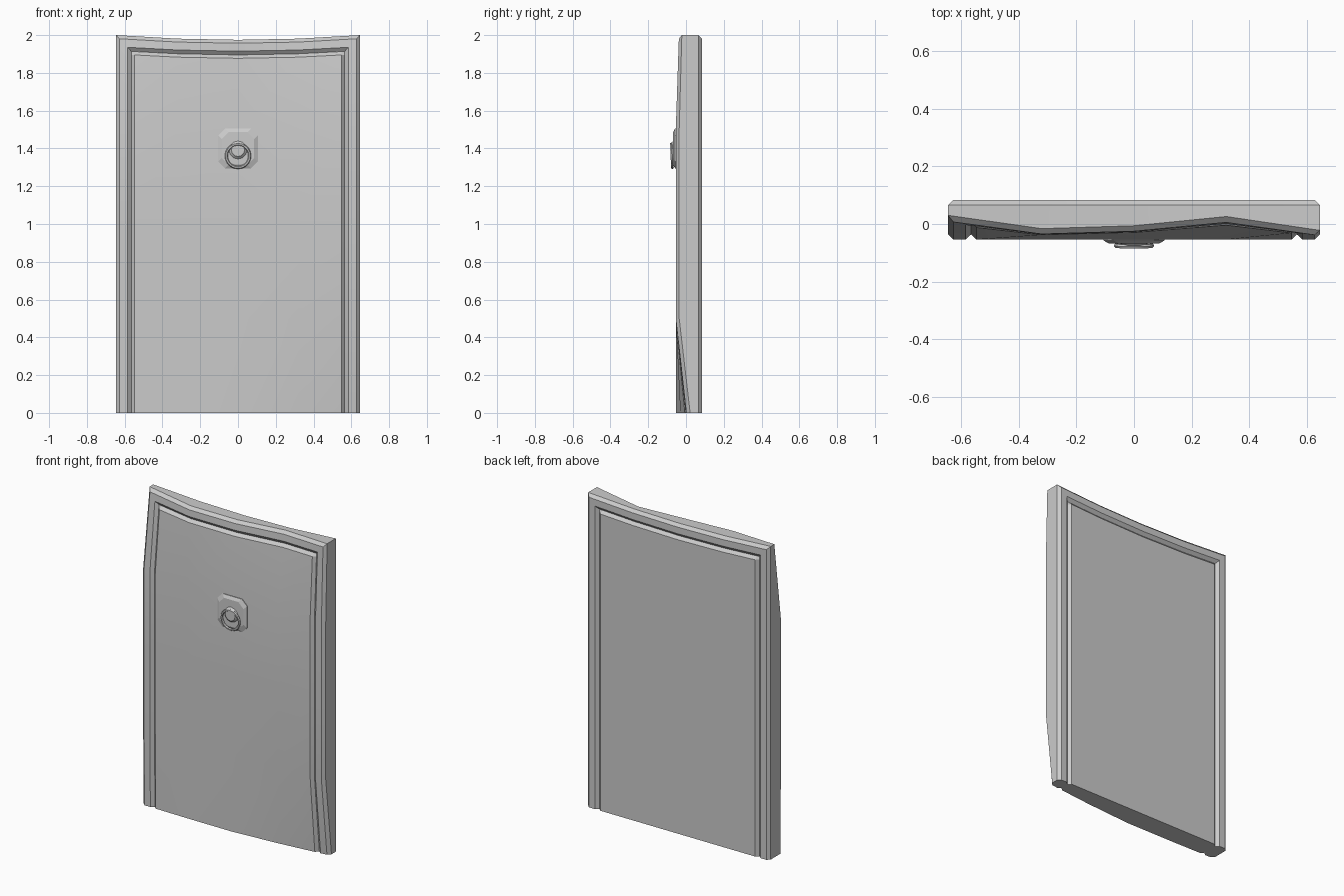
import bpy, bmesh, math
from mathutils import Matrix

if "Cube" in bpy.data.objects:
    bpy.data.objects.remove(bpy.data.objects["Cube"])

BACK = 0.084
BEV = 0.018
XS = [-0.645, -0.32, 0, 0.32, 0.645]
ZS = [0, 0.5, 1.0, 1.5, 2.0]
# uneven hand-hewn front: y of the front face on a coarse grid
MID = [-0.054] * 5
FRONT = [[-0.048, -0.053, -0.054, -0.03, 0.004], MID, MID, MID,
         [0.012, -0.034, -0.024, 0.008, -0.04]]


def front(x, z):
    def cell(v, a):
        v = min(max(v, a[0]), a[-1])
        i = next(k for k in range(len(a) - 1) if v <= a[k + 1])
        return i, (v - a[i]) / (a[i + 1] - a[i])
    i, u = cell(x, XS)
    j, w = cell(z, ZS)
    lo = FRONT[j][i] * (1 - u) + FRONT[j][i + 1] * u
    hi = FRONT[j + 1][i] * (1 - u) + FRONT[j + 1][i + 1] * u
    return lo * (1 - w) + hi * w


def sag(x, z):
    # the top edge dips in the middle
    return z - 0.025 * (1 - (x / 0.645) ** 2) if z > 1.6 else z


def finish(bm, name, angle=25):
    bmesh.ops.recalc_face_normals(bm, faces=bm.faces)
    me = bpy.data.meshes.new(name)
    bm.to_mesh(me)
    bm.free()
    ob = bpy.data.objects.new(name, me)
    bpy.context.collection.objects.link(ob)
    bpy.context.view_layer.objects.active = ob
    ob.select_set(True)
    bpy.ops.object.shade_smooth_by_angle(angle=math.radians(angle))
    ob.select_set(False)
    return ob


# central panel: front and back grids with bevelled rims
bm = bmesh.new()
px = [-0.565, -0.547, -0.32, 0, 0.32, 0.547, 0.565]
pz = [0, 0.5, 1.0, 1.5, 1.902, 1.92]
nx, nz = len(px), len(pz)
grids = []
for is_back in (False, True):
    g = []
    for j, z in enumerate(pz):
        row = []
        for i, x in enumerate(px):
            rim = BEV if i in (0, nx - 1) or j == nz - 1 else 0
            y = BACK - rim if is_back else front(x, z) + rim
            row.append(bm.verts.new((x, y, sag(x, z))))
        g.append(row)
    for j in range(nz - 1):
        for i in range(nx - 1):
            bm.faces.new((g[j][i], g[j][i + 1], g[j + 1][i + 1], g[j + 1][i]))
    grids.append(g)
rims = []
for g in grids:
    rims.append(g[0] + [r[-1] for r in g[1:]] + g[-1][-2::-1] + [r[0] for r in g[-2:0:-1]])
f, b = rims
for k in range(len(f)):
    n = (k + 1) % len(f)
    bm.faces.new((f[k], f[n], b[n], b[k]))
finish(bm, "door_panel")

# surrounding frame: bevelled section carried up one post, over the top and down
section = [(0, 0, BEV), (0.02, 0, 0), (0.062, 0, 0), (0.08, 0, BEV),
           (0.08, 1, BEV), (0.062, 1, 0), (0.02, 1, 0), (0, 1, BEV)]
stations = [("L", z) for z in ZS[:4]] + [("LT", 0)] + [("T", x) for x in XS[1:4]]
stations += [("RT", 0)] + [("R", z) for z in ZS[3::-1]]
bm = bmesh.new()
loops = []
for side, v in stations:
    ring = []
    for d, is_back, rim in section:
        x = v if side == "T" else (0.565 + d) * (-1 if "L" in side else 1)
        z = 1.92 + d if "T" in side else v
        y = BACK - rim if is_back else front(x, z) + rim
        ring.append(bm.verts.new((x, y, sag(x, z))))
    loops.append(ring)
for a, c in zip(loops, loops[1:]):
    for k in range(8):
        n = (k + 1) % 8
        bm.faces.new((a[k], a[n], c[n], c[k]))
bm.faces.new(loops[0])
bm.faces.new(loops[-1])
finish(bm, "door_frame")

# eight-sided handle plate with a chamfered front
bm = bmesh.new()
rings = []
for y, r in ((-0.045, 0.105), (-0.058, 0.105), (-0.068, 0.086)):
    c = r - 0.036
    pts = [(r, c), (c, r), (-c, r), (-r, c), (-r, -c), (-c, -r), (c, -r), (r, -c)]
    rings.append([bm.verts.new((p, y, 1.4 + q)) for p, q in pts])
for a, c in zip(rings, rings[1:]):
    for k in range(8):
        n = (k + 1) % 8
        bm.faces.new((a[k], a[n], c[n], c[k]))
bm.faces.new(rings[0])
bm.faces.new(rings[-1])
finish(bm, "handle_plate", 15)

# shallow boss that holds the ring
bm = bmesh.new()
bmesh.ops.create_cone(bm, cap_ends=True, segments=12, radius1=0.05, radius2=0.035, depth=0.014,
                      matrix=Matrix.Translation((0, -0.073, 1.392)) @ Matrix.Rotation(math.pi / 2, 4, 'X'))
finish(bm, "handle_boss")

# pull ring, leaning slightly towards the door at its foot
bpy.ops.mesh.primitive_torus_add(major_segments=20, minor_segments=6, major_radius=0.062,
                                 minor_radius=0.008, location=(0, -0.075, 1.361),
                                 rotation=(math.radians(93), 0, 0))
bpy.context.object.name = "handle_ring"
bpy.ops.object.shade_smooth_by_angle(angle=math.radians(40))
